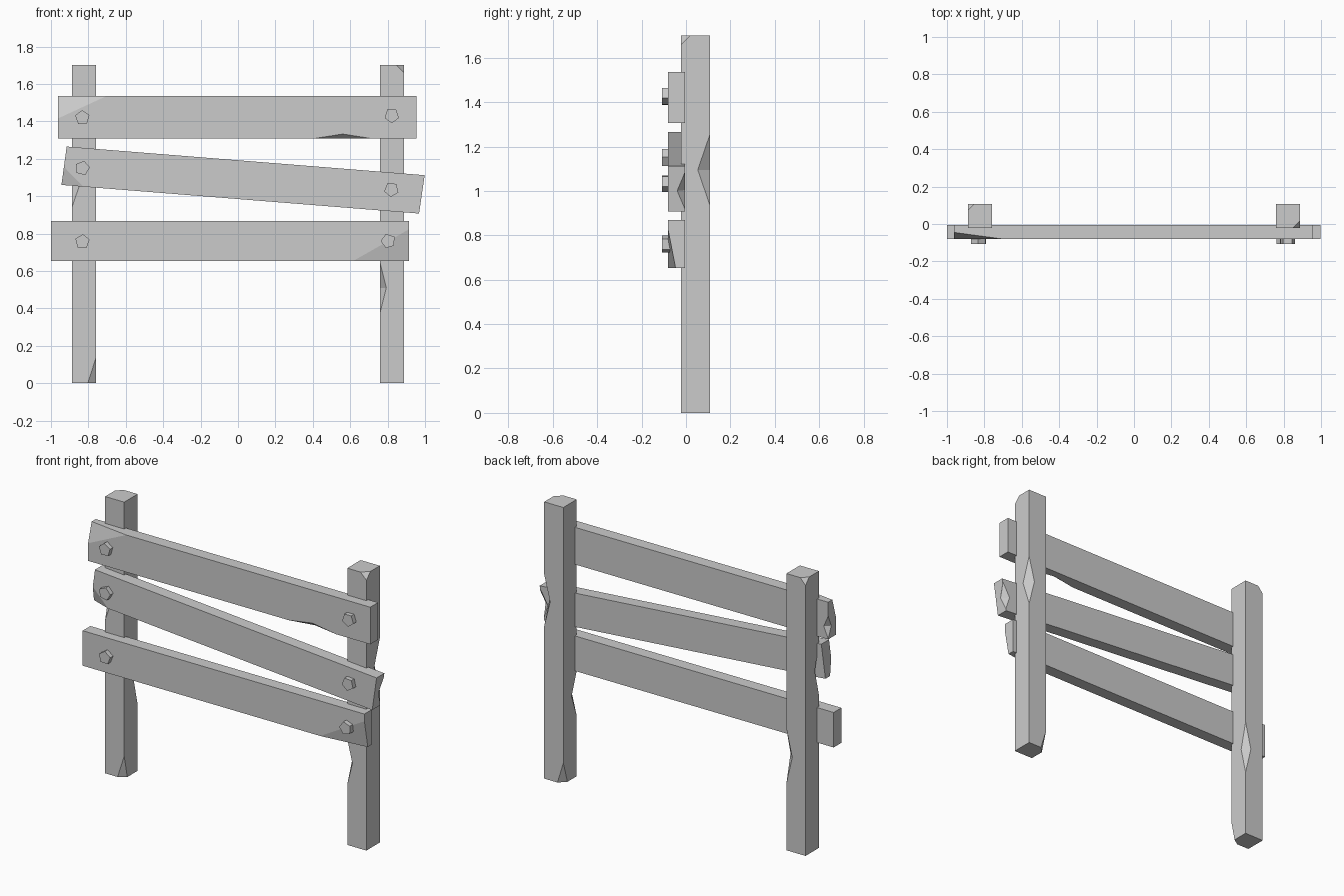
import bpy, bmesh
from math import radians, cos, sin, pi
from mathutils import Matrix, Vector

if "Cube" in bpy.data.objects:
    bpy.data.objects.remove(bpy.data.objects["Cube"])


def add_object(name, bm):
    bmesh.ops.recalc_face_normals(bm, faces=bm.faces)
    me = bpy.data.meshes.new(name)
    bm.to_mesh(me)
    bm.free()
    ob = bpy.data.objects.new(name, me)
    bpy.context.collection.objects.link(ob)
    return ob


def prism(name, outline, y0, y1):
    """Extrude an (x, z) outline from y0 to y1."""
    bm = bmesh.new()
    face = bm.faces.new([bm.verts.new((x, y0, z)) for x, z in outline])
    ext = bmesh.ops.extrude_face_region(bm, geom=[face])
    moved = [v for v in ext["geom"] if isinstance(v, bmesh.types.BMVert)]
    bmesh.ops.translate(bm, verts=moved, vec=(0, y1 - y0, 0))
    return add_object(name, bm)


def chip(ob, chips, tilt=0.0):
    """Carve octahedral nicks, each (centre, half extents), out of edges and corners."""
    rot = Matrix.Rotation(radians(tilt), 3, 'Y')
    bm = bmesh.new()
    for centre, size in chips:
        tip = {}
        for a in range(3):
            for s in (-1, 1):
                d = Vector((0, 0, 0))
                d[a] = s * size[a]
                tip[a, s] = bm.verts.new(Vector(centre) + rot @ d)
        for i in (-1, 1):
            for j in (-1, 1):
                for k in (-1, 1):
                    bm.faces.new((tip[0, i], tip[1, j], tip[2, k]))
    cutter = add_object("chip_cutter", bm)
    cutter.hide_render = True
    mod = ob.modifiers.new("chips", 'BOOLEAN')
    mod.operation, mod.solver, mod.object = 'DIFFERENCE', 'EXACT', cutter
    bpy.context.view_layer.objects.active = ob
    bpy.ops.object.modifier_apply(modifier=mod.name)
    bpy.data.objects.remove(cutter)


def rect(x0, x1, z0, z1):
    return [(x0, z0), (x1, z0), (x1, z1), (x0, z1)]


# Posts with nicked edges
F, B, H = -0.022, 0.108, 1.70
left = prism("left_post", rect(-0.888, -0.758, 0, H), F, B)
chip(left, [
    ((-0.888, F, 1.10), (0.055, 0.04, 0.16)),
    ((-0.758, B, 0.58), (0.04, 0.04, 0.17)),
    ((-0.758, F, 0), (0.045, 0.03, 0.14)),
    ((-0.888, B, H), (0.035, 0.035, 0.04)),
])
right = prism("right_post", rect(0.758, 0.888, 0, H), F, B)
chip(right, [
    ((0.888, B, 1.095), (0.04, 0.055, 0.16)),
    ((0.758, F, 0.51), (0.035, 0.05, 0.14)),
    ((0.758, B, 0), (0.04, 0.04, 0.13)),
    ((0.888, F, H), (0.04, 0.04, 0.04)),
])

# Planks
PF, PB = -0.08, -0.005
top = prism("top_plank", rect(-0.963, 0.955, 1.307, 1.535), PF, PB)
chip(top, [
    ((-0.963, PF, 1.535), (0.26, 0.035, 0.12)),
    ((0.56, PF, 1.307), (0.16, 0.03, 0.025)),
    ((-0.963, PB, 1.38), (0.03, 0.03, 0.07)),
])
mid = prism("middle_plank",
            [(-0.944, 1.06), (0.968, 0.907), (0.998, 1.112), (-0.916, 1.265)], PF, PB)
chip(mid, [
    ((0.982, PB, 1.0), (0.04, 0.035, 0.09)),
    ((-0.944, PF, 1.06), (0.12, 0.03, 0.10)),
], 6)
low = prism("bottom_plank", rect(-1.0, 0.915, 0.653, 0.868), PF, PB)
chip(low, [((0.915, PF, 0.653), (0.30, 0.033, 0.17))])

# Five-sided bolt heads
for i, (x, z, turn) in enumerate([
        (-0.832, 1.42, 20), (0.822, 1.43, 55), (-0.832, 1.15, 5),
        (0.82, 1.035, 50), (-0.832, 0.757, 15), (0.803, 0.76, 35)]):
    ring = [(x + 0.04 * cos(radians(turn) + k * 2 * pi / 5),
             z + 0.04 * sin(radians(turn) + k * 2 * pi / 5)) for k in range(5)]
    prism(f"bolt_{i + 1}", ring, -0.108, -0.07)
